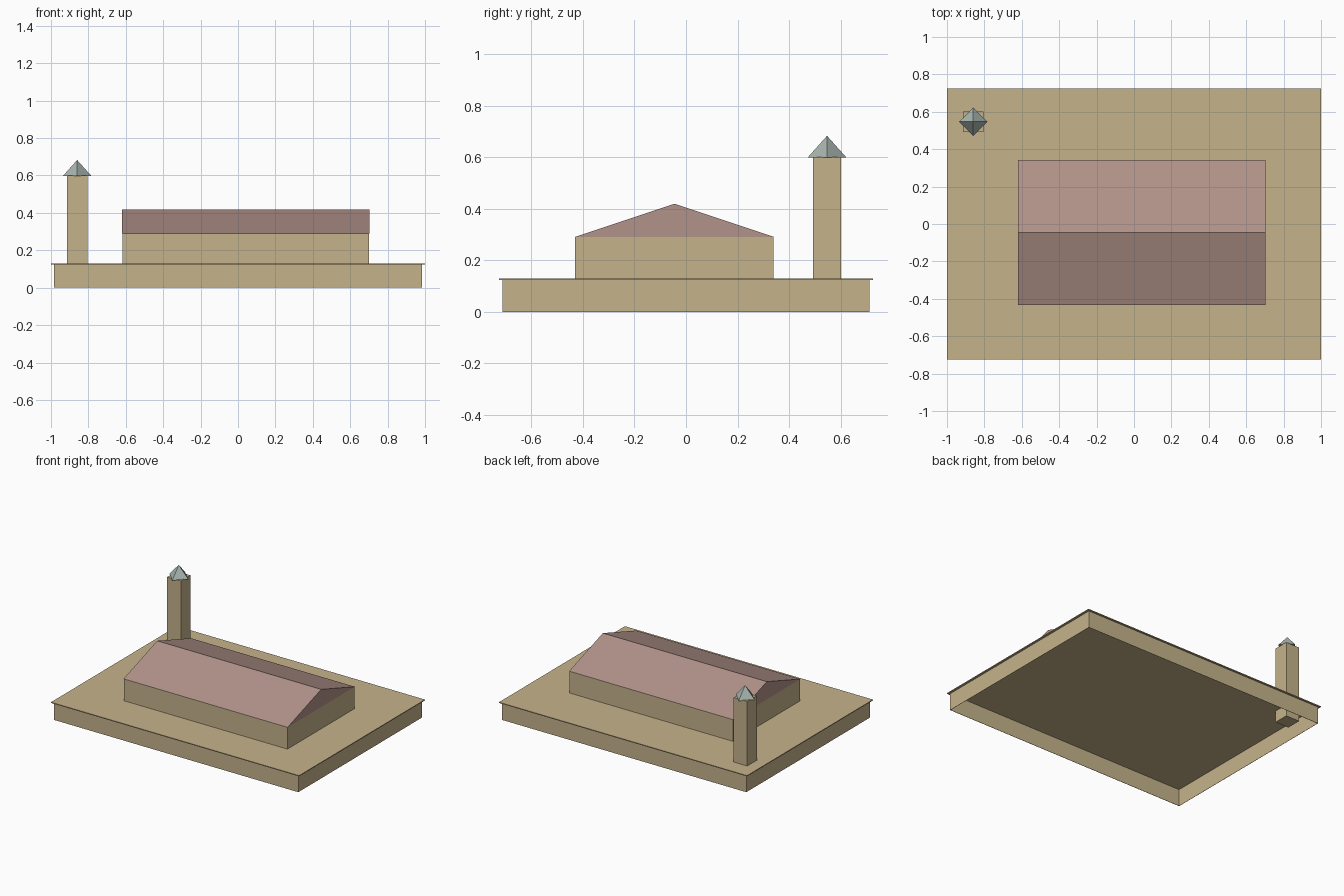
import bpy
import bmesh
import math

default = bpy.data.objects.get("Cube")
if default:
    bpy.data.objects.remove(default)


def material(name, rgb):
    mat = bpy.data.materials.new(name)
    colour = (*rgb, 1.0)
    mat.diffuse_color = colour
    mat.use_nodes = True
    mat.node_tree.nodes["Principled BSDF"].inputs["Base Color"].default_value = colour
    return mat


sand = material("sandstone", (0.56, 0.45, 0.26))
rose = material("dusty rose roof", (0.44, 0.29, 0.25))
verdigris = material("grey green cap", (0.39, 0.46, 0.43))


def finish(name, bm, mat):
    bmesh.ops.recalc_face_normals(bm, faces=bm.faces)
    mesh = bpy.data.meshes.new(name)
    bm.to_mesh(mesh)
    bm.free()
    mesh.materials.append(mat)
    obj = bpy.data.objects.new(name, mesh)
    bpy.context.collection.objects.link(obj)
    return obj


def prism(name, mat, profile, x0, x1):
    """Extrude a (y, z) profile along x."""
    bm = bmesh.new()
    face = bm.faces.new([bm.verts.new((x0, y, z)) for y, z in profile])
    result = bmesh.ops.extrude_face_region(bm, geom=[face])
    moved = [v for v in result["geom"] if isinstance(v, bmesh.types.BMVert)]
    bmesh.ops.translate(bm, verts=moved, vec=(x1 - x0, 0, 0))
    return finish(name, bm, mat)


def box(name, mat, x, y, z):
    profile = [(y[0], z[0]), (y[1], z[0]), (y[1], z[1]), (y[0], z[1])]
    return prism(name, mat, profile, *x)


# Hollow plinth: four thin walls, open underneath
W, D, T = 0.985, 0.712, 0.002
SLAB, TOP = 0.124, 0.13
for side, s in (("left", 1), ("right", -1)):
    box(side + "_plinth_wall", sand, sorted((s * W, s * (W - T))), (-D, D), (0, SLAB))
for side, s in (("back", 1), ("front", -1)):
    box(side + "_plinth_wall", sand, (-W + T, W - T), sorted((s * D, s * (D - T))), (0, SLAB))

# Overhanging terrace slab
box("terrace_slab", sand, (-1, 1), (-0.725, 0.725), (SLAB, TOP))

# Hall with gabled roof
box("hall_walls", sand, (-0.617, 0.7), (-0.43, 0.34), (TOP, 0.29))
prism("hall_roof", rose, [(-0.432, 0.29), (0.343, 0.29), (-0.045, 0.419)], -0.62, 0.702)

# Tower, its foot passing through the slab
TX, TY, R = -0.86, 0.547, 0.055
box("tower_shaft", sand, (TX - R, TX + R), (TY - R, TY + R), (0.04, 0.6))

# Four-sided pointed cap, turned so its corners face the axes
bm = bmesh.new()
bmesh.ops.create_cone(bm, cap_ends=True, segments=4, radius1=0.076, radius2=0, depth=0.085)
bmesh.ops.remove_doubles(bm, verts=bm.verts, dist=0.0001)
lean = max(bm.verts, key=lambda v: v.co.x).co
if abs(lean.y) > 0.01:
    for v in bm.verts:
        a = math.pi / 4
        v.co.x, v.co.y = (v.co.x * math.cos(a) - v.co.y * math.sin(a),
                          v.co.x * math.sin(a) + v.co.y * math.cos(a))
bmesh.ops.translate(bm, verts=bm.verts, vec=(TX, TY, 0.64))
finish("tower_cap", bm, verdigris)
